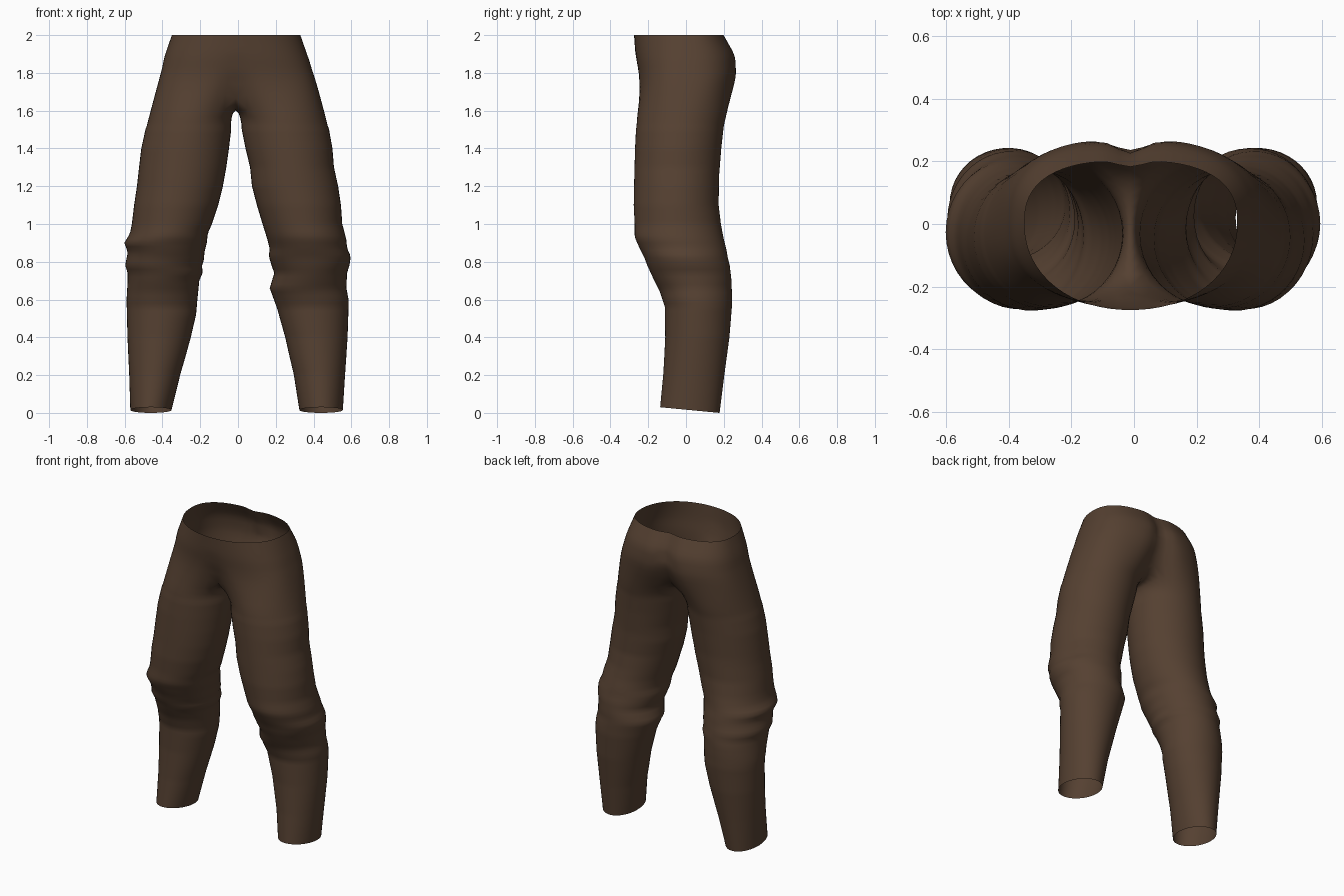
import bpy, bmesh, math

if "Cube" in bpy.data.objects:
    bpy.data.objects.remove(bpy.data.objects["Cube"])

OUT, INN = 32, 10      # segments on the outer and inner arc of each leg ring
CX = -0.012            # centre seam x

# leg profiles: z, outer |x|, inner |x|
LEFT = [(0, .57, .352), (.2, .576, .305), (.4, .585, .25), (.52, .588, .222), (.6, .59, .215),
        (.7, .584, .205), (.74, .584, .188), (.78, .597, .19), (.81, .592, .18), (.85, .583, .178),
        (.9, .602, .165), (.95, .572, .16), (1, .562, .138), (1.1, .55, .105), (1.2, .535, .08),
        (1.3, .524, .062), (1.4, .512, .048), (1.5, .49, .036), (1.6, .465, .03)]
RIGHT = [(0, .555, .325), (.2, .567, .295), (.4, .58, .25), (.55, .585, .208), (.6, .585, .19),
         (.66, .574, .168), (.74, .577, .192), (.78, .59, .178), (.83, .597, .163), (.87, .578, .168),
         (.92, .573, .155), (1, .552, .13), (1.1, .545, .1), (1.2, .53, .074), (1.3, .508, .064),
         (1.4, .5, .04), (1.5, .482, .02), (1.6, .458, .004)]
# leg depth: z, front y, back y
DEPTH = [(0, -.137, .178), (.2, -.12, .203), (.4, -.11, .23), (.56, -.112, .243), (.64, -.138, .243),
         (.7, -.168, .241), (.78, -.205, .232), (.82, -.22, .222), (.87, -.245, .213), (.93, -.272, .198),
         (1, -.272, .185), (1.1, -.277, .173), (1.25, -.274, .175), (1.4, -.27, .187),
         (1.5, -.265, .198), (1.6, -.26, .222)]
# hips: z, left |x|, right |x|, front y, back y, front dip, back cleft, squareness
HIPS = [(1.72, .432, .425, -.252, .262, .06, .085, 2.7), (1.8, .41, .4, -.256, .277, .012, .05, 2.5),
        (1.9, .385, .365, -.268, .26, 0, .033, 2.3), (2, .35, .33, -.275, .203, 0, .02, 2.1)]


def sample(table, z):
    """Linear lookup in a profile table."""
    for a, b in zip(table, table[1:]):
        if z <= b[0]:
            t = max(0, (z - a[0]) / (b[0] - a[0]))
            return [p + (q - p) * t for p, q in zip(a[1:], b[1:])]
    return table[-1][1:]


def leg_ring(bm, side, table, z):
    xo, xi = sample(table, z)
    yf, yb = sample(DEPTH, z)
    c, r, yc, ry = (xo + xi) / 2, (xo - xi) / 2, (yf + yb) / 2, (yb - yf) / 2
    ring = []
    for i in range(OUT + INN):
        deg = -135 + 270 * i / OUT if i <= OUT else 135 + 90 * (i - OUT) / INN
        a = math.radians(deg)
        tilt = max(0, 1 - z / .3) * .015 * (1 - math.sin(a))   # hem is higher in front
        ring.append(bm.verts.new((side * (c + r * math.cos(a)), yc + ry * math.sin(a), z + tilt)))
    return ring


def hip_arc(bm, side, z, ends=None):
    xl, xr, f, b, dip, cleft, n = sample(HIPS, z)
    hw = xr - CX if side > 0 else xl + CX
    arc = []
    for i in range(OUT + 1):
        if ends and i in (0, OUT):
            arc.append(ends[0 if i == 0 else 1])
            continue
        a = math.pi * (i / OUT - .5)
        u = max(0, math.cos(a))
        m = n if a < 0 else 2.6
        y = max(0, 1 - u ** m) ** (1 / m)
        groove = math.exp(-(u * hw / .055) ** 2)
        y = f * y + dip * groove if a < 0 else b * y - cleft * groove
        arc.append(bm.verts.new((CX + side * u * hw, y, z)))
    return arc


def bridge(bm, a, b, closed):
    n = len(a)
    for i in range(n if closed else n - 1):
        j = (i + 1) % n
        bm.faces.new((a[i], a[j], b[j], b[i]))


bm = bmesh.new()

# hips: both sides share the front and back centre seam
levels = [1.72 + .28 * k / 10 for k in range(11)]
right = [hip_arc(bm, 1, z) for z in levels]
left = [hip_arc(bm, -1, z, (arc[0], arc[-1])) for z, arc in zip(levels, right)]
for arcs in (left, right):
    for a, b in zip(arcs, arcs[1:]):
        bridge(bm, a, b, False)

# crotch seam: sagging curve from back to front
front, back = right[0][0].co, right[0][-1].co
seam = []
for k in range(1, INN):
    t = k / INN
    p = back.lerp(front, t)
    seam.append(bm.verts.new((CX, p.y, p.z - .085 * math.sin(math.pi * t) ** .7)))

# legs
for side, table, arcs in ((-1, LEFT, left), (1, RIGHT, right)):
    rings = [leg_ring(bm, side, table, z * .02) for z in range(0, 80)]
    rings.append(arcs[0] + seam)
    for a, b in zip(rings, rings[1:]):
        bridge(bm, a, b, True)

# soften the join between legs and hips
soft = [v for v in bm.verts if 1.5 < v.co.z < 1.85]
for _ in range(4):
    bmesh.ops.smooth_vert(bm, verts=soft, factor=.5, use_axis_x=True, use_axis_y=True, use_axis_z=True)
bmesh.ops.recalc_face_normals(bm, faces=bm.faces)
# make sure the surface faces outward
bm.faces.ensure_lookup_table()
outer = max(bm.faces, key=lambda f: f.calc_center_median().x)
if outer.normal.x < 0:
    bmesh.ops.reverse_faces(bm, faces=bm.faces)

mesh = bpy.data.meshes.new("trousers")
bm.to_mesh(mesh)
bm.free()
for p in mesh.polygons:
    p.use_smooth = True
brown = bpy.data.materials.new("dark brown cloth")
brown.diffuse_color = (.091, .052, .031, 1)
brown.use_nodes = True
brown.node_tree.nodes["Principled BSDF"].inputs["Base Color"].default_value = brown.diffuse_color
mesh.materials.append(brown)
trousers = bpy.data.objects.new("trousers", mesh)
bpy.context.collection.objects.link(trousers)
